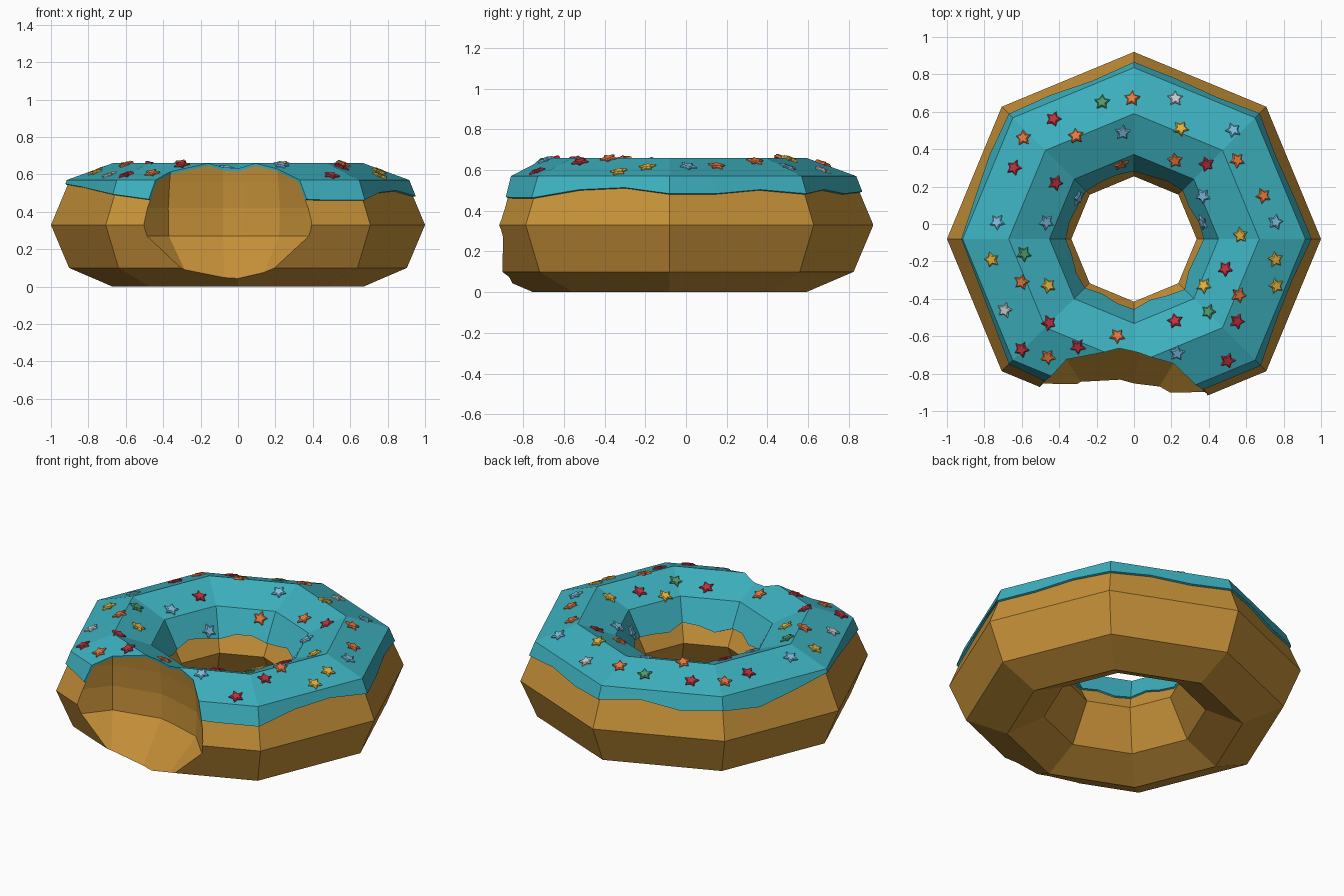
import bpy, bmesh, math, random
from mathutils import Vector
from mathutils.bvhtree import BVHTree

if "Cube" in bpy.data.objects:
    bpy.data.objects.remove(bpy.data.objects["Cube"])

random.seed(4)
CY = -0.08  # ring centre in y


def material(name, rgb):
    m = bpy.data.materials.new(name)
    m.diffuse_color = (*rgb, 1)
    m.use_nodes = True
    m.node_tree.nodes["Principled BSDF"].inputs["Base Color"].default_value = m.diffuse_color
    return m


def finish(name, bm, mat=None):
    bmesh.ops.recalc_face_normals(bm, faces=bm.faces)
    me = bpy.data.meshes.new(name)
    bm.to_mesh(me)
    bm.free()
    ob = bpy.data.objects.new(name, me)
    bpy.context.collection.objects.link(ob)
    if mat:
        me.materials.append(mat)
    return ob


def loft(rings, loop):
    """Skin closed rings; loop joins last to first, otherwise the ends are capped."""
    bm = bmesh.new()
    vs = [[bm.verts.new(p) for p in r] for r in rings]
    n = len(vs[0])
    for i in range(len(vs) if loop else len(vs) - 1):
        a, b = vs[i], vs[(i + 1) % len(vs)]
        for j in range(n):
            k = (j + 1) % n
            bm.faces.new((a[j], a[k], b[k], b[j]))
    if not loop:
        bm.faces.new(vs[0])
        bm.faces.new(vs[-1])
    return bm


def octagon_ray(i, per_side):
    """Point on the unit octagon, per_side steps along each edge."""
    s, t = divmod(i, per_side)
    c = [Vector((math.cos(a * math.pi / 4), math.sin(a * math.pi / 4))) for a in (s, s + 1)]
    return c[0].lerp(c[1], t / per_side)


def section(ray, profile):
    return [(ray.x * r, ray.y * r + CY, z) for r, z in profile]


# Dough: eight-sided ring with an eight-sided section
dough_profile = [(1, .33), (.903, .562), (.67, .645), (.46, .557),
                 (.335, .33), (.46, .10), (.67, 0), (.903, .10)]
dough = finish("dough", loft([section(octagon_ray(i, 1), dough_profile) for i in range(8)], True),
               material("dough_brown", (.56, .28, .04)))

# Icing: thin shell over the top with a wavy lower edge
edge = [.48, .48, .50, .48, .50, .48, .49, .51, .47, .49, .46, .50,
        .545, .53, .51, .49, .46, .45, .46, .47, .46, .46, .50, .51]
sections = []
for i, zo in enumerate(edge):
    ro = 1 - .097 * (zo - .33) / .232
    zi = .42 + .02 * math.sin(i * 1.9)
    ri = .335 + .125 * (zi - .33) / .227
    sections.append(section(octagon_ray(i, 3), [
        (ro, zo), (ro + .013, zo + .004), (.916, .570), (.67, .66), (.452, .572),
        (ri - .012, zi + .004), (ri, zi), (.46, .557), (.67, .645), (.903, .562)]))
bm = loft(sections, True)
bmesh.ops.recalc_face_normals(bm, faces=bm.faces)
surface = BVHTree.FromBMesh(bm)
icing = finish("icing", bm, material("icing_teal", (.045, .43, .51)))

# Bite: stacked outlines form the cutter
outline = [(-.50, -1.3), (-.50, -.87), (-.37, -.71), (-.08, -.645), (.03, -.67),
           (.22, -.73), (.39, -.91), (.40, -1.3)]
levels = [(-.05, .50), (.04, .65), (.27, 1), (.42, 1.01), (.56, .985), (.66, .96), (.9, .8)]
bite = finish("bite_cutter", loft(
    [[(-.06 + (x + .06) * s, -1.2 + (y + 1.2) * s, z) for x, y in outline] for z, s in levels], False))
bite.hide_render = True
for ob in (dough, icing):
    mod = ob.modifiers.new("bite", "BOOLEAN")
    mod.operation, mod.solver, mod.object = "DIFFERENCE", "EXACT", bite
    bpy.context.view_layer.objects.active = ob
    bpy.ops.object.modifier_apply(modifier=mod.name)
bpy.data.objects.remove(bite)

# Star sprinkles: top-view positions, dropped on to the icing
spots = {
    "red": [(-.43, .56), (-.64, .30), (-.42, .22), (.39, .32), (.49, -.24), (-.455, -.53),
            (.22, -.52), (.55, -.52), (-.60, -.67), (-.30, -.655), (.50, -.73)],
    "orange": [(-.01, .67), (-.59, .46), (-.31, .47), (-.07, .32), (.22, .34), (.55, .34),
               (.69, .15), (-.60, -.31), (.56, -.38), (-.09, -.60), (-.46, -.71)],
    "yellow": [(.25, .51), (.57, -.06), (-.76, -.19), (.755, -.19), (-.46, -.33),
               (.375, -.33), (.76, -.33)],
    "blue": [(-.06, .49), (.53, .50), (-.30, .14), (.37, .15), (-.73, .01), (-.47, .01),
             (.37, .01), (.755, .01), (.23, -.69)],
    "green": [(-.17, .65), (-.59, -.16), (.40, -.47)],
    "white": [(.22, .67), (-.69, -.46)],
}
colours = {"red": (.50, .03, .05), "orange": (.80, .19, .05), "yellow": (.80, .48, .05),
           "blue": (.20, .52, .75), "green": (.08, .32, .14), "white": (.60, .62, .65)}


def add_star(bm, centre, normal):
    turn = random.uniform(0, math.tau)
    q = normal.to_track_quat("Z", "Y")
    rings = []
    for z, f in ((-.006, 1), (.006, 1), (.012, .75)):
        ring = []
        for k in range(10):
            a, r = turn + k * math.pi / 5, (.044, .024)[k % 2] * f
            ring.append(bm.verts.new(centre + q @ Vector((r * math.cos(a), r * math.sin(a), z))))
        rings.append(ring)
    for a, b in zip(rings, rings[1:]):
        for k in range(10):
            m = (k + 1) % 10
            bm.faces.new((a[k], a[m], b[m], b[k]))
    bm.faces.new(rings[0][::-1])
    bm.faces.new(rings[-1])


for name, points in spots.items():
    bm = bmesh.new()
    for x, y in points:
        hit, normal, _, _ = surface.ray_cast(Vector((x, y, 2)), Vector((0, 0, -1)))
        if hit:
            add_star(bm, hit, normal if normal.z > 0 else -normal)
    finish(name + "_star_sprinkles", bm, material("sprinkle_" + name, colours[name]))
